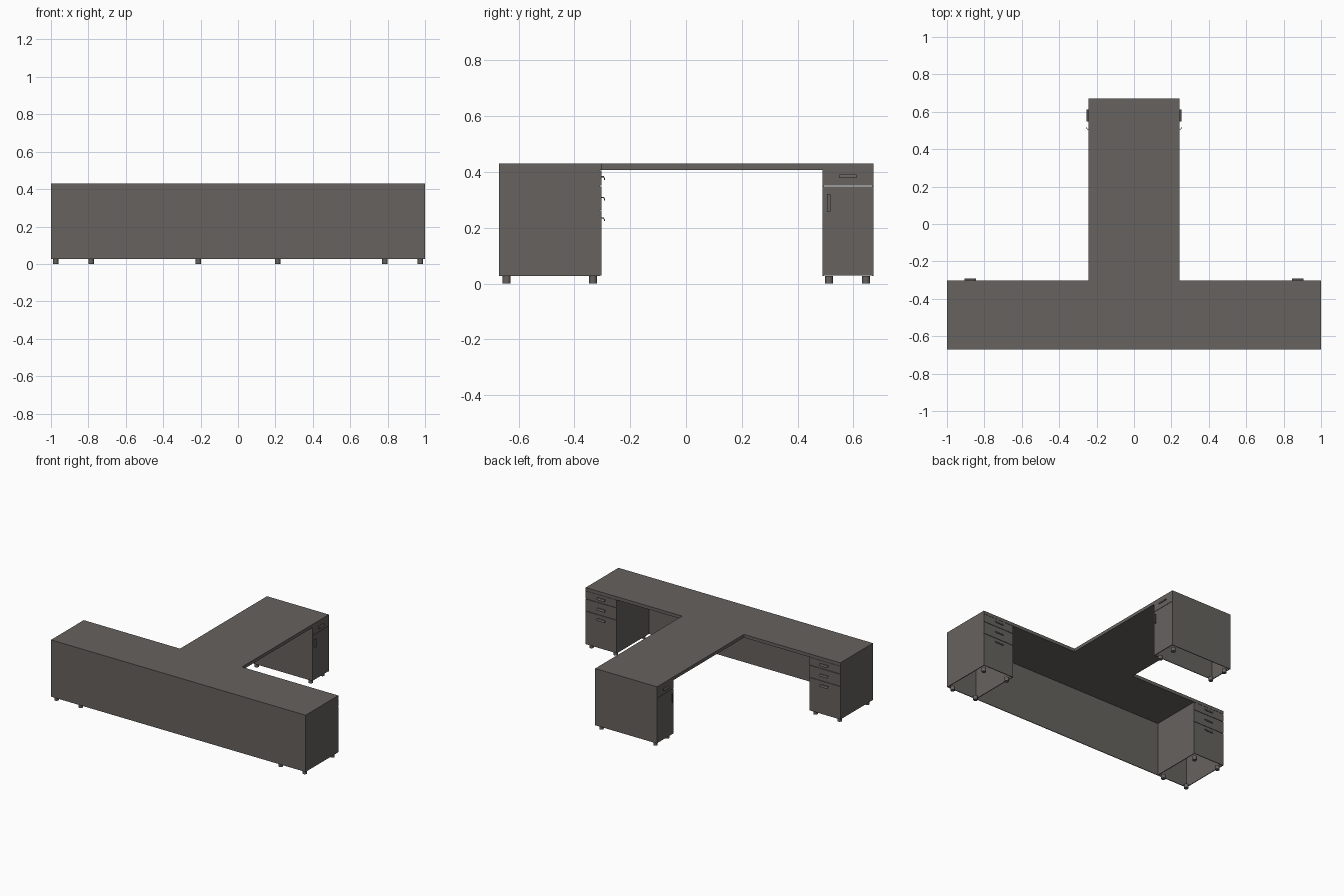
import bpy, bmesh
from mathutils import Vector

if "Cube" in bpy.data.objects:
    bpy.data.objects.remove(bpy.data.objects["Cube"])

grey = bpy.data.materials.new("warm_grey")
grey.diffuse_color = (0.132, 0.122, 0.112, 1)
grey.use_nodes = True
grey.node_tree.nodes["Principled BSDF"].inputs["Base Color"].default_value = grey.diffuse_color

Z0, ZT, Z1 = 0.027, 0.407, 0.43      # cabinet bottom, underside of top, top
T = 0.005                            # panel thickness
YF, YW, YB = -0.67, -0.303, 0.672    # front, wing back edge, rear end
XR, XC = 0.243, 0.757                # return half width, cabinet inner side


def finish(name, bm):
    bmesh.ops.recalc_face_normals(bm, faces=bm.faces)
    me = bpy.data.meshes.new(name)
    bm.to_mesh(me)
    bm.free()
    me.materials.append(grey)
    ob = bpy.data.objects.new(name, me)
    bpy.context.collection.objects.link(ob)
    return ob


def box(name, x0, x1, y0, y1, z0, z1):
    bm = bmesh.new()
    bmesh.ops.create_cube(bm, size=1)
    a, b = Vector((x0, y0, z0)), Vector((x1, y1, z1))
    for v in bm.verts:
        v.co = Vector([(a[i] + b[i]) / 2 + v.co[i] * (b[i] - a[i]) for i in range(3)])
    return finish(name, bm)


def extrude(name, pts, vec):
    bm = bmesh.new()
    f = bm.faces.new([bm.verts.new(p) for p in pts])
    r = bmesh.ops.extrude_face_region(bm, geom=[f])
    bmesh.ops.translate(bm, vec=vec, verts=[g for g in r["geom"] if isinstance(g, bmesh.types.BMVert)])
    return finish(name, bm)


def foot(name, x, y):
    bm = bmesh.new()
    bmesh.ops.create_cone(bm, cap_ends=True, segments=16, radius1=0.0145, radius2=0.0145, depth=Z0)
    bmesh.ops.translate(bm, vec=(x, y, Z0 / 2), verts=bm.verts)
    ob = finish(name, bm)
    for p in ob.data.polygons:
        p.use_smooth = abs(p.normal.z) < 0.5


def handle(name, origin, along, out, down, length=0.062):
    # hooked pull: a shelf that bends into a lip
    o, a, n, d = (Vector(v) for v in (origin, along, out, down))
    prof = [(0, -0.006), (0.008, -0.006), (0.012, 0.001), (0.012, 0.007),
            (0.009, 0.007), (0.009, 0.002), (0.006, -0.002), (0, -0.002)]
    extrude(name, [o - a * length / 2 + n * p + d * q for p, q in prof], a * length)


# T-shaped top
extrude("desk_top", [(x, y, ZT) for x, y in (
    (-1, YF), (1, YF), (1, YW), (XR, YW), (XR, YB), (-XR, YB), (-XR, YW), (-1, YW))],
    Vector((0, 0, Z1 - ZT)))

# Long front panel
box("front_panel", -1, 1, YF, YF + T, Z0, ZT)

G = 0.0012  # half gap between drawer fronts
levels = [(0.35, ZT, 0.379), (0.263, 0.35, 0.305), (Z0, 0.263, 0.231)]
for s, side in ((1, "right"), (-1, "left")):
    # Wing cabinet sides, open underneath
    for x, part in ((1 - T / 2, "outer"), (XC + T / 2, "inner")):
        box(f"{side}_{part}_side", s * x - T / 2, s * x + T / 2, YF + T, YW - T, Z0, ZT)
    # Three drawers facing the back
    xs = sorted((s * XC, s))
    for i, (za, zb, zh) in enumerate(levels):
        box(f"{side}_drawer_{i + 1}", xs[0], xs[1], YW - T, YW, za + G, zb - G)
        handle(f"{side}_drawer_handle_{i + 1}", (s * 0.875, YW, zh), (1, 0, 0), (0, 1, 0), (0, 0, -1))
    # Feet
    for x in (0.975, 0.785):
        for y in (-0.643, -0.333):
            foot(f"{side}_wing_foot", s * x, y)
    for y in (0.513, 0.645):
        foot(f"{side}_pedestal_foot", s * 0.212, y)
    # Pedestal drawer and door, with their handles
    px = sorted((s * (XR - T), s * XR))
    box(f"{side}_pedestal_drawer", px[0], px[1], 0.49, YB - T, 0.35 + G, ZT)
    box(f"{side}_pedestal_door", px[0], px[1], 0.49, YB - T, Z0 + 0.002, 0.35 - G)
    handle(f"{side}_pedestal_drawer_handle", (s * XR, 0.58, 0.385), (0, 1, 0), (s, 0, 0), (0, 0, -1))
    handle(f"{side}_pedestal_door_handle", (s * XR, 0.511, 0.29), (0, 0, 1), (s, 0, 0), (0, 1, 0))

# Pedestal end panels
box("pedestal_inner_panel", -XR + T, XR - T, 0.49, 0.49 + T, Z0, ZT)
box("pedestal_rear_panel", -XR, XR, YB - T, YB, Z0, ZT)
